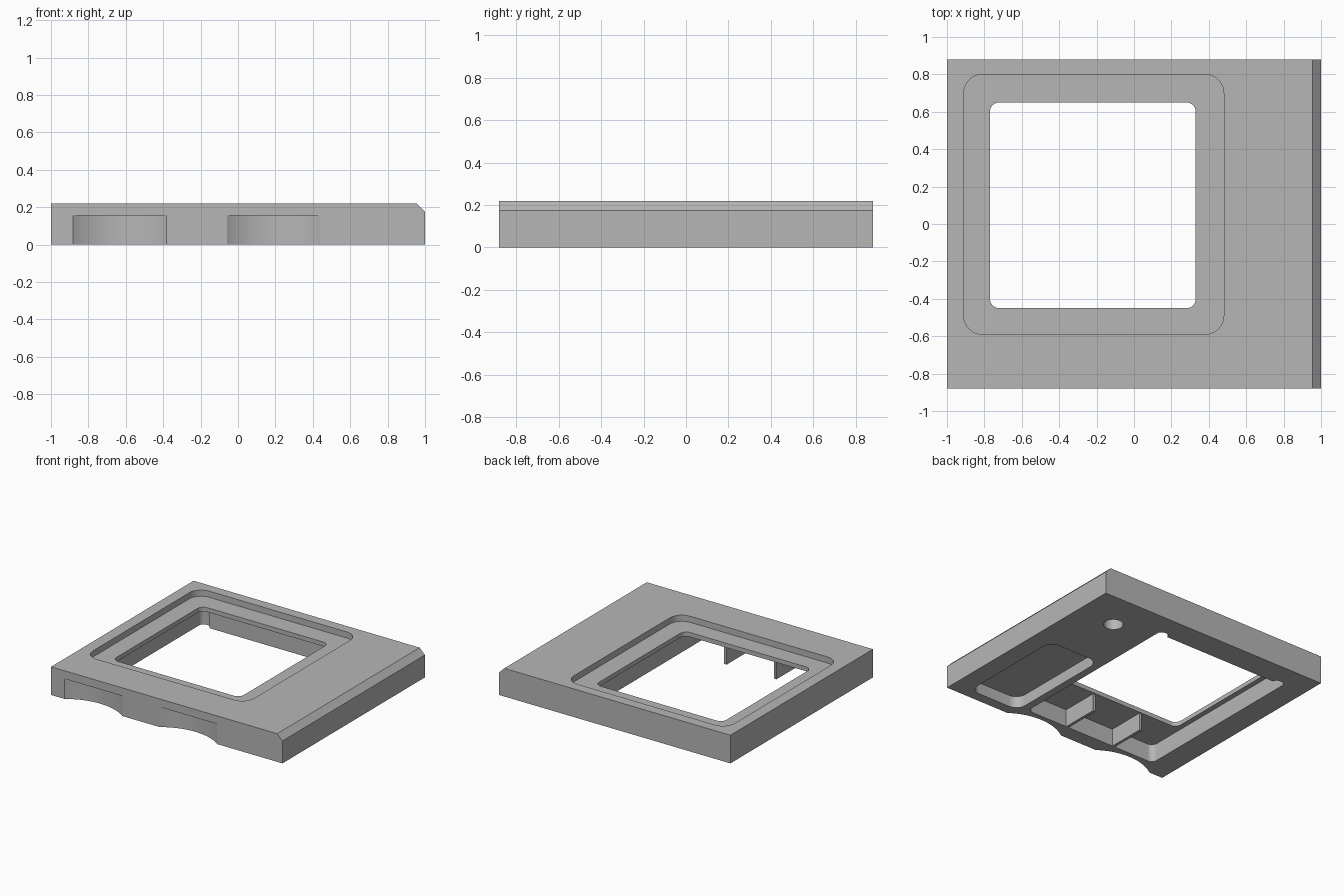
import bpy, bmesh
from math import sin, cos, pi

old = bpy.data.objects.get("Cube")
if old:
    bpy.data.objects.remove(old, do_unlink=True)

grey = bpy.data.materials.new("plain_grey")
grey.use_nodes = True
colour = (0.47, 0.47, 0.47, 1)
grey.diffuse_color = colour
grey.node_tree.nodes["Principled BSDF"].inputs["Base Color"].default_value = colour


def prism(name, outline, low, high, axis="z"):
    """Extrude a flat outline along z, or an (x, z) outline along y."""
    bm = bmesh.new()
    place = (lambda a, b, h: (a, b, h)) if axis == "z" else (lambda a, b, h: (a, h, b))
    face = bm.faces.new([bm.verts.new(place(a, b, low)) for a, b in outline])
    top = bmesh.ops.extrude_face_region(bm, geom=[face])["geom"]
    shift = place(0, 0, high - low)
    bmesh.ops.translate(bm, vec=shift, verts=[v for v in top if isinstance(v, bmesh.types.BMVert)])
    bmesh.ops.recalc_face_normals(bm, faces=bm.faces)
    mesh = bpy.data.meshes.new(name)
    bm.to_mesh(mesh)
    bm.free()
    mesh.materials.append(grey)
    obj = bpy.data.objects.new(name, mesh)
    bpy.context.collection.objects.link(obj)
    return obj


def rounded(x0, x1, y0, y1, r, steps=8):
    """Rectangle outline with rounded corners."""
    points = []
    corners = [(x1 - r, y1 - r), (x0 + r, y1 - r), (x0 + r, y0 + r), (x1 - r, y0 + r)]
    for quarter, (cx, cy) in enumerate(corners):
        for i in range(steps + 1):
            a = (quarter + i / steps) * pi / 2
            points.append((cx + r * cos(a), cy + r * sin(a)))
    return points


def circle(cx, cy, r, n):
    return [(cx + r * cos(2 * pi * i / n), cy + r * sin(2 * pi * i / n)) for i in range(n)]


def cut(target, outline, low, high):
    cutter = prism("cutter", outline, low, high)
    cutter.hide_render = True
    mod = target.modifiers.new("cut", "BOOLEAN")
    mod.operation, mod.solver, mod.object = "DIFFERENCE", "EXACT", cutter
    bpy.context.view_layer.update()
    result = bpy.data.meshes.new_from_object(target.evaluated_get(bpy.context.evaluated_depsgraph_get()))
    target.modifiers.clear()
    target.data = result
    bpy.data.objects.remove(cutter, do_unlink=True)


# Slab with one chamfered top edge
HEIGHT, CHAMFER = 0.22, 0.045
slab = prism("frame_body", [(-1, 0), (1, 0), (1, HEIGHT - CHAMFER), (1 - CHAMFER, HEIGHT), (-1, HEIGHT)],
             -0.88, 0.88, axis="y")

# Shallow top recess and window through the slab
cut(slab, rounded(-0.91, 0.48, -0.59, 0.80, 0.1), 0.172, 0.4)
cut(slab, rounded(-0.77, 0.33, -0.45, 0.65, 0.05), -0.1, 0.4)

# Underside recess around the window, with small corner reliefs at the back
LEDGE = 0.138
cut(slab, rounded(-0.81, 0.35, -0.76, 0.68, 0.045), -0.1, LEDGE)
for x0, x1 in ((-0.81, -0.72), (0.26, 0.35)):
    cut(slab, rounded(x0, x1, 0.58, 0.715, 0.04), -0.1, LEDGE)

# Underside side pocket and round blind hole
cut(slab, rounded(0.41, 0.85, -0.80, 0.09, 0.08), -0.1, 0.09)
cut(slab, circle(0.67, 0.57, 0.07, 40), -0.1, 0.13)

# Finger scoops in the front edge
for x in (-0.632, 0.19):
    cut(slab, circle(x, -1.23, 0.43, 128), -0.1, 0.157)

# Thin ribs in the front of the underside recess
for side, x in (("left", -0.018), ("right", -0.448)):
    prism(side + "_rib", rounded(x - 0.011, x + 0.011, -0.77, -0.46, 0.001, 1), 0, LEDGE + 0.01)

# Smooth the rounded walls and keep the edges crisp
bpy.ops.object.select_all(action="DESELECT")
slab.select_set(True)
bpy.context.view_layer.objects.active = slab
bpy.ops.object.shade_smooth_by_angle(angle=pi / 6)
